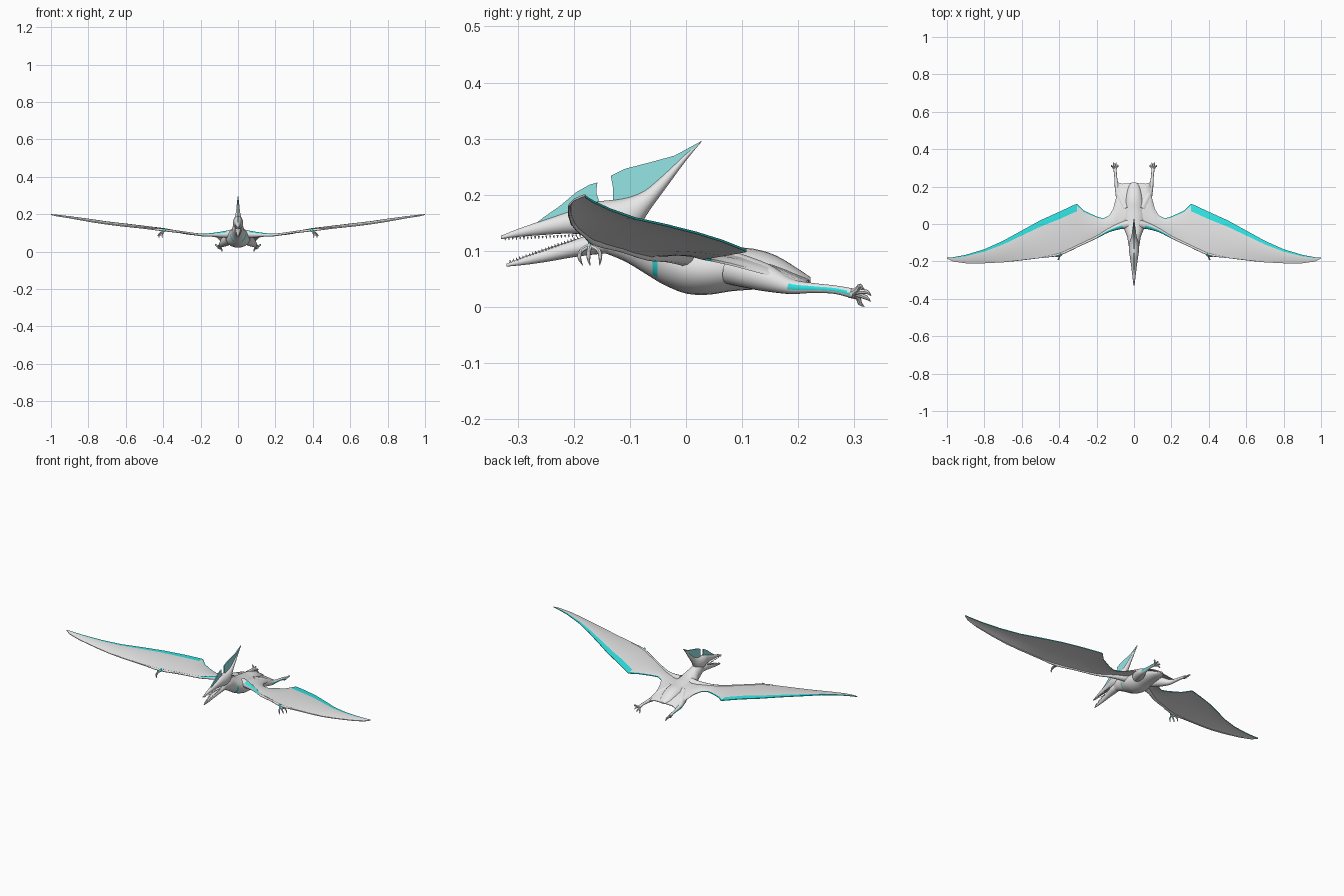
import bpy, bmesh, math
from mathutils import Vector

if "Cube" in bpy.data.objects:
    bpy.data.objects.remove(bpy.data.objects["Cube"])


def material(name, rgb):
    m = bpy.data.materials.new(name)
    m.diffuse_color = (*rgb, 1)
    m.use_nodes = True
    m.node_tree.nodes["Principled BSDF"].inputs["Base Color"].default_value = m.diffuse_color
    return m


GREY = material("grey_skin", (0.8, 0.8, 0.8))
CYAN = material("cyan_marking", (0.03, 0.8, 0.8))
TEAL = material("pale_teal_crest", (0.3, 0.79, 0.79))


def finish(name, bm, mats, mirror=False, angle=40):
    bmesh.ops.recalc_face_normals(bm, faces=bm.faces)
    me = bpy.data.meshes.new(name)
    bm.to_mesh(me)
    bm.free()
    for m in mats:
        me.materials.append(m)
    ob = bpy.data.objects.new(name, me)
    bpy.context.collection.objects.link(ob)
    bpy.ops.object.select_all(action='DESELECT')
    ob.select_set(True)
    bpy.context.view_layer.objects.active = ob
    bpy.ops.object.shade_smooth_by_angle(angle=math.radians(angle))
    if mirror:
        ob.modifiers.new("mirror", 'MIRROR').use_mirror_merge = False
    return ob


def skin(bm, rings):
    """Join rings of points into a closed skin with end caps."""
    rows = [[bm.verts.new(p) for p in r] for r in rings]
    n = len(rows[0])
    for a, b in zip(rows, rows[1:]):
        for i in range(n):
            bm.faces.new((a[i], a[(i + 1) % n], b[(i + 1) % n], b[i]))
    bm.faces.new(rows[0])
    bm.faces.new(rows[-1])


def paint(bm, rule):
    """Second material on faces whose centre and normal fit the rule."""
    bmesh.ops.recalc_face_normals(bm, faces=bm.faces)
    for f in bm.faces:
        f.material_index = int(rule(f.calc_center_median(), f.normal))


def spline(pts, steps):
    """Catmull-Rom resampling of stations of any dimension."""
    out = []
    for i in range(len(pts) - 1):
        a, b, c, d = (pts[max(0, min(len(pts) - 1, i + k))] for k in (-1, 0, 1, 2))
        for s in range(steps):
            t = s / steps
            out.append([0.5 * (2 * q + (r - p) * t + (2 * p - 5 * q + 4 * r - u) * t * t
                               + (3 * q - p - 3 * r + u) * t ** 3)
                        for p, q, r, u in zip(a, b, c, d)])
    out.append(list(pts[-1]))
    return out


def loft(name, stations, n=20, rule=lambda c, m: False):
    """Oval sections along y: (y, top, bottom, half width)."""
    bm = bmesh.new()
    rings = []
    for y, t, b, w in spline(stations, 3):
        w = max(w, 0.0008)
        rings.append([(w * math.cos(2 * math.pi * i / n), y,
                       (t + b) / 2 + (t - b) / 2 * math.sin(2 * math.pi * i / n))
                      for i in range(n)])
    skin(bm, rings)
    paint(bm, rule)
    return finish(name, bm, [GREY, CYAN])


def tube(bm, path, n=10, steps=3):
    """Round tube through (x, y, z, radius) points."""
    pts = spline(path, steps)
    rings = []
    for i, p in enumerate(pts):
        d = Vector(pts[min(i + 1, len(pts) - 1)][:3]) - Vector(pts[max(i - 1, 0)][:3])
        d.normalize()
        u = d.cross(Vector((0, 0, 1)) if abs(d.z) < 0.9 else Vector((1, 0, 0))).normalized()
        v = u.cross(d)
        r = max(p[3], 0.0005)
        rings.append([Vector(p[:3]) + r * (u * math.cos(2 * math.pi * k / n)
                                           + v * math.sin(2 * math.pi * k / n))
                      for k in range(n)])
    skin(bm, rings)


# Head: long upper beak sweeping into the bony rear crest
loft("upper_beak_and_crest", [
    (-.33, .127, .121, .002), (-.30, .139, .125, .006), (-.26, .153, .128, .011),
    (-.21, .17, .131, .017), (-.17, .186, .127, .023), (-.14, .19, .119, .027),
    (-.11, .194, .12, .026), (-.085, .202, .141, .02), (-.065, .214, .172, .014),
    (-.03, .245, .22, .009), (0, .274, .261, .005), (.028, .297, .295, .001)])
loft("lower_jaw", [
    (-.32, .077, .072, .002), (-.28, .093, .076, .008), (-.24, .107, .082, .012),
    (-.20, .12, .089, .017), (-.16, .132, .094, .022), (-.12, .14, .097, .02)])

# Neck and torso in one tapering form, with a small cyan bar on each neck side
loft("neck_and_torso", [
    (-.155, .14, .1, .016), (-.11, .157, .082, .03), (-.07, .148, .058, .036),
    (-.04, .134, .04, .048), (0, .12, .024, .061), (.04, .113, .022, .064),
    (.08, .107, .028, .058), (.12, .104, .031, .05), (.16, .092, .032, .042),
    (.20, .068, .035, .03), (.222, .053, .044, .012)], n=24,
    rule=lambda c, m: -.061 < c.y < -.049 and .055 < c.z < .09)


# Thin sail plates on top of the head
def sail(name, outline):
    bm = bmesh.new()
    skin(bm, [[(x, y, z) for y, z in outline] for x in (-.003, .003)])
    finish(name, bm, [TEAL], angle=20)


sail("front_head_sail", [(-.27, .147), (-.255, .159), (-.225, .18), (-.195, .205),
                         (-.172, .218), (-.158, .222), (-.16, .205), (-.153, .182),
                         (-.20, .168)])
sail("rear_head_sail", [(-.13, .186), (-.13, .212), (-.134, .234), (-.11, .246),
                        (-.06, .259), (-.02, .27), (.026, .295), (0, .268),
                        (-.03, .234), (-.065, .196), (-.10, .185)])

# Short teeth along both jaws
bm = bmesh.new()
for i in range(22):
    t = i / 21
    y = -.322 + .14 * t
    x = .003 + .013 * t
    z = .124 + .006 * t
    tube(bm, [(x, y, z, .002), (x, y, z - .005, .0004)], 5, 1)
    y = -.313 + .12 * t
    z = .079 + .042 * t
    tube(bm, [(x, y, z, .002), (x, y - .001, z + .005, .0004)], 5, 1)
finish("teeth", bm, [GREY], True)

# Wing membrane: ribs of (x, front y, front z, rear y, rear z, camber)
ribs = [(0, -.02, .1, .22, .05, .018), (.06, -.022, .098, .215, .046, .018),
        (.085, -.026, .096, .222, .038, .018), (.096, -.03, .095, .14, .062, .014),
        (.112, -.034, .094, .08, .078, .01), (.132, -.04, .093, .047, .085, .006),
        (.165, -.055, .091, .03, .088, .006), (.2, -.078, .091, .04, .09, .006),
        (.265, -.108, .1, .07, .095, .006), (.305, -.126, .107, .108, .102, .006),
        (.325, -.138, .109, .1, .106, .006),
        (.4, -.168, .119, .065, .12, .007), (.5, -.182, .129, .02, .134, .007),
        (.6, -.192, .14, -.035, .148, .006), (.7, -.205, .15, -.09, .16, .006),
        (.8, -.21, .166, -.135, .176, .004), (.9, -.21, .182, -.165, .19, .002),
        (.97, -.2, .193, -.178, .198, .001), (1, -.184, .2, -.18, .201, 0)]
chord = [0, .08, .2, .35, .5, .65, .75, .83, .955, 1]
bm = bmesh.new()
rings = []
for x, y0, z0, y1, z1, c in ribs:
    top = [(x, y0 + (y1 - y0) * t, z0 + (z1 - z0) * t + c * 4 * t * (1 - t)) for t in chord]
    rings.append(top + [(px, py, pz - .004) for px, py, pz in reversed(top)])
skin(bm, rings)
bm.faces.ensure_lookup_table()
per, last = 2 * len(chord), len(chord) - 1
for i, f in enumerate(bm.faces):
    if i >= per * (len(ribs) - 1):
        continue
    rib, k = ribs[i // per][0], i % per
    # broad rear band on the outer wing, narrow rim on the inner wing
    f.material_index = int((rib >= .3 and last - 2 <= k <= last)
                           or (.13 < rib < .3 and last - 1 <= k <= last))
bm.faces.remove(bm.faces[per * (len(ribs) - 1)])  # open at the mirror plane
finish("wing_membrane", bm, [GREY, CYAN], True)

# Arm and long finger along the wing's front edge, cyan over the shoulder
bm = bmesh.new()
tube(bm, [(.03, 0, .095, .024), (.08, -.012, .092, .017), (.14, -.036, .09, .01),
          (.2, -.07, .09, .007), (.3, -.117, .104, .006), (.4, -.162, .116, .007),
          (.5, -.178, .126, .004), (.7, -.201, .148, .0035), (.9, -.207, .18, .002),
          (.995, -.184, .199, .001)], n=12)
paint(bm, lambda c, m: .06 < c.x < .2 and m.z > .4 and m.y < -.1)
finish("wing_arm", bm, [GREY, CYAN], True)

# Hand with three hanging clawed fingers
bm = bmesh.new()
tube(bm, [(.388, -.163, .121, .006), (.396, -.168, .113, .007), (.402, -.17, .106, .005)])
finish("wing_hand", bm, [CYAN], True)
bm = bmesh.new()
for dx, dy in ((-.006, -.016), (.006, -.003), (.014, .014)):
    tube(bm, [(.4, -.17, .109, .005), (.406 + dx * .7, -.17 + dy, .101, .004),
              (.412 + dx, -.17 + dy * 1.25, .088, .0035),
              (.411 + dx, -.168 + dy, .074, .0005)], 7)
finish("wing_fingers", bm, [GREY], True)

# Hind legs with a narrow cyan stripe on the outer side of the shin
bm = bmesh.new()
tube(bm, [(.04, .08, .07, .03), (.07, .14, .053, .025), (.088, .185, .037, .014),
          (.095, .225, .034, .009), (.099, .265, .031, .0075), (.102, .298, .024, .009)],
     n=16, steps=5)
paint(bm, lambda c, m: m.x > .93 and .18 < c.y < .29)
finish("hind_leg", bm, [GREY, CYAN], True)

# Splayed toes with tapering claws
bm = bmesh.new()
for dx, dy, z in ((-.016, .318, .004), (-.006, .329, .014), (.006, .33, .024), (.018, .318, .035)):
    tube(bm, [(.101, .292, .023, .007), (.102 + dx * .7, .306, (z + .03) / 2, .0045),
              (.102 + dx, dy - .008, z + .003, .004),
              (.102 + dx, dy, max(z - .004, .0005), .0005)], 7)
finish("toes", bm, [GREY], True)
